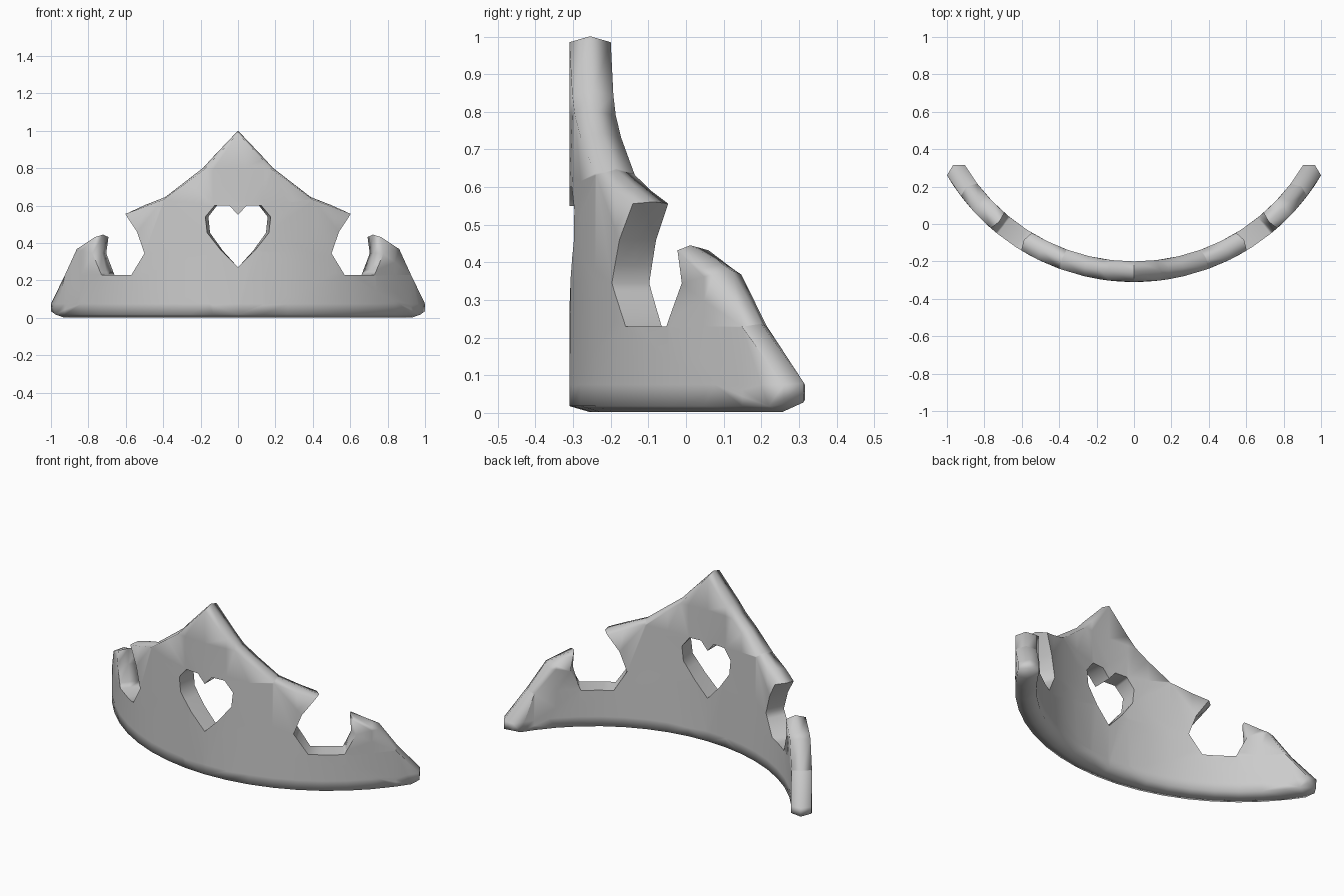
import bpy, bmesh, math
from mathutils import Vector

if "Cube" in bpy.data.objects:
    bpy.data.objects.remove(bpy.data.objects["Cube"])

R_OUT, THICK, CY = 1.162, 0.11, 0.852   # arc of the band, seen from above
RIDGE = 0.016                           # how far the rim bulges at mid thickness

# Right halves of the front outline (x, z), each starting and ending on the centre line
BAND = [(0, .018), (.975, .018), (1, .035), (1, .075), (.925, .23), (.862, .368),
        (.765, .432), (.778, .345), (.73, .23), (.57, .23), (.5, .345),
        (.54, .46), (.603, .556), (.4, .632), (.185, .79), (0, .985)]
HEART = [(0, .55), (.045, .6), (.125, .6), (.175, .54), (.165, .455), (.09, .36), (0, .27)]


def mirrored(half):
    return half + [(-x, z) for x, z in half[-2:0:-1]]


def add_loop(bm, pts):
    vs = [bm.verts.new((x, 0, z)) for x, z in pts]
    for a, b in zip(vs, vs[1:] + vs[:1]):
        bm.edges.new((a, b))


def wrap(x, z, depth):
    """Wrap a flat outline point round the arc at a given depth."""
    a, r = math.asin(x / R_OUT), R_OUT - depth
    return (r * math.sin(a), CY - r * math.cos(a), z)


def is_flat_rim(x, z):
    """Heart opening and side notches have straight walls."""
    x = abs(x)
    return (x < .2 and .2 < z < .62) or (.48 < x < .76 and .2 < z < .5)


# Flat sheet with heart opening, cut into columns so that it bends cleanly
flat = bmesh.new()
add_loop(flat, mirrored(BAND))
add_loop(flat, mirrored(HEART))
bmesh.ops.triangle_fill(flat, use_beauty=True, edges=flat.edges[:], normal=(0, -1, 0))


def cut(co, no):
    bmesh.ops.bisect_plane(flat, geom=flat.verts[:] + flat.edges[:] + flat.faces[:],
                           dist=1e-4, plane_co=co, plane_no=no)


for i in range(-8, 9):
    cut((R_OUT * math.sin(i * math.radians(59.4) / 9), 0, 0), (1, 0, 0))
cut((0, 0, .075), (0, 0, 1))

# Outward direction of the rim at each border vertex
push = {}
rim_edges = [e for e in flat.edges if len(e.link_faces) == 1]
for e in rim_edges:
    a, b = e.verts
    d = (b.co - a.co).normalized()
    n = Vector((d.z, 0, -d.x))
    if n.dot(e.link_faces[0].calc_center_median() - a.co) > 0:
        n = -n
    for v in e.verts:
        push[v] = push.get(v, Vector()) + n

# Front skin, back skin and ridged rim
bm = bmesh.new()
front = {v: bm.verts.new(wrap(v.co.x, v.co.z, 0)) for v in flat.verts}
back = {v: bm.verts.new(wrap(v.co.x, v.co.z, THICK)) for v in flat.verts}
mid = {}
for v, n in push.items():
    p = v.co.copy()
    if not is_flat_rim(p.x, p.z):
        p += n.normalized() * RIDGE
    mid[v] = bm.verts.new(wrap(p.x, max(p.z, 0), THICK / 2))
for f in flat.faces:
    bm.faces.new([front[v] for v in f.verts])
    bm.faces.new([back[v] for v in reversed(f.verts)])
for e in rim_edges:
    a, b = e.verts
    bm.faces.new((front[a], front[b], mid[b], mid[a]))
    bm.faces.new((mid[a], mid[b], back[b], back[a]))
bmesh.ops.recalc_face_normals(bm, faces=bm.faces[:])

mesh = bpy.data.meshes.new("tiara_band")
bm.to_mesh(mesh)
bm.free()
flat.free()
tiara = bpy.data.objects.new("tiara_band", mesh)
bpy.context.collection.objects.link(tiara)

# Soft outer rim, crisp openings
bpy.context.view_layer.objects.active = tiara
tiara.select_set(True)
bpy.ops.object.shade_smooth_by_angle(angle=math.radians(80))
wn = tiara.modifiers.new("even_shading", 'WEIGHTED_NORMAL')
wn.keep_sharp = True
